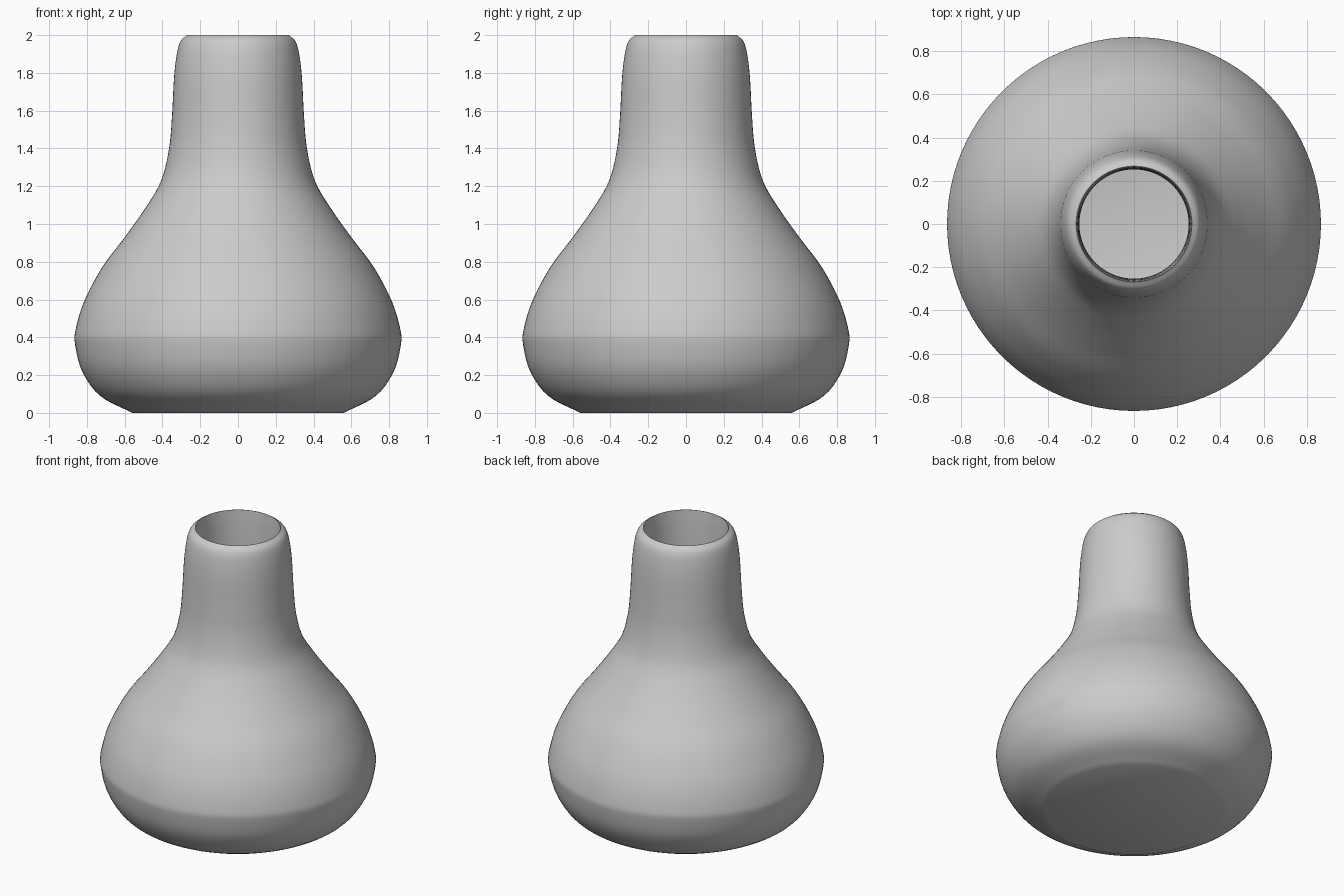
import bpy
import bmesh
import math
from mathutils import Vector

cube = bpy.data.objects.get("Cube")
if cube:
    bpy.data.objects.remove(cube, do_unlink=True)

SEGMENTS = 96


def smooth_curve(points, steps=5):
    """Catmull-Rom curve through (radius, height) points."""
    p = [Vector(q) for q in points]
    p = [2 * p[0] - p[1]] + p + [2 * p[-1] - p[-2]]
    out = []
    for a, b, c, d in zip(p, p[1:], p[2:], p[3:]):
        for i in range(steps):
            t = i / steps
            out.append(0.5 * (2 * b + (c - a) * t + (2 * a - 5 * b + 4 * c - d) * t ** 2
                              + (3 * b - a - 3 * c + d) * t ** 3))
    return out + [p[-2]]


def lathe(name, profile, material):
    """Spin a profile, starting and ending on the axis, around z."""
    bm = bmesh.new()
    verts = [bm.verts.new((r, 0, z)) for r, z in profile]
    edges = [bm.edges.new(pair) for pair in zip(verts, verts[1:])]
    bmesh.ops.spin(bm, geom=verts + edges, axis=(0, 0, 1), cent=(0, 0, 0),
                   angle=2 * math.pi, steps=SEGMENTS, use_merge=True)
    bmesh.ops.remove_doubles(bm, verts=bm.verts, dist=0.0001)
    bmesh.ops.recalc_face_normals(bm, faces=bm.faces)
    mesh = bpy.data.meshes.new(name)
    bm.to_mesh(mesh)
    bm.free()
    mesh.materials.append(material)
    obj = bpy.data.objects.new(name, mesh)
    bpy.context.collection.objects.link(obj)
    bpy.ops.object.select_all(action='DESELECT')
    obj.select_set(True)
    bpy.context.view_layer.objects.active = obj
    bpy.ops.object.shade_smooth_by_angle(angle=math.radians(30))
    return obj


# Plain grey clay
clay = bpy.data.materials.new("grey clay")
clay.use_nodes = True
grey = (0.6, 0.6, 0.6, 1)
clay.diffuse_color = grey
clay.node_tree.nodes["Principled BSDF"].inputs["Base Color"].default_value = grey

# Outer wall from the flat foot to the rounded lip
outer = smooth_curve([
    (0.56, 0), (0.73, 0.09), (0.825, 0.22), (0.862, 0.36), (0.86, 0.44),
    (0.815, 0.59), (0.72, 0.77), (0.6, 0.93), (0.487, 1.09), (0.407, 1.23),
    (0.365, 1.4), (0.349, 1.58), (0.339, 1.77), (0.324, 1.9), (0.303, 1.97),
    (0.268, 2)])

# Hollow inside, from the lip down to a flat floor
inner = smooth_curve([
    (0.266, 2), (0.26, 1.9), (0.255, 1.7), (0.258, 1.5), (0.31, 1.22),
    (0.5, 0.91), (0.7, 0.6), (0.76, 0.4), (0.7, 0.2), (0.52, 0.1)])

lathe("vase", [(0, 0)] + outer + inner + [(0, 0.1)], clay)
